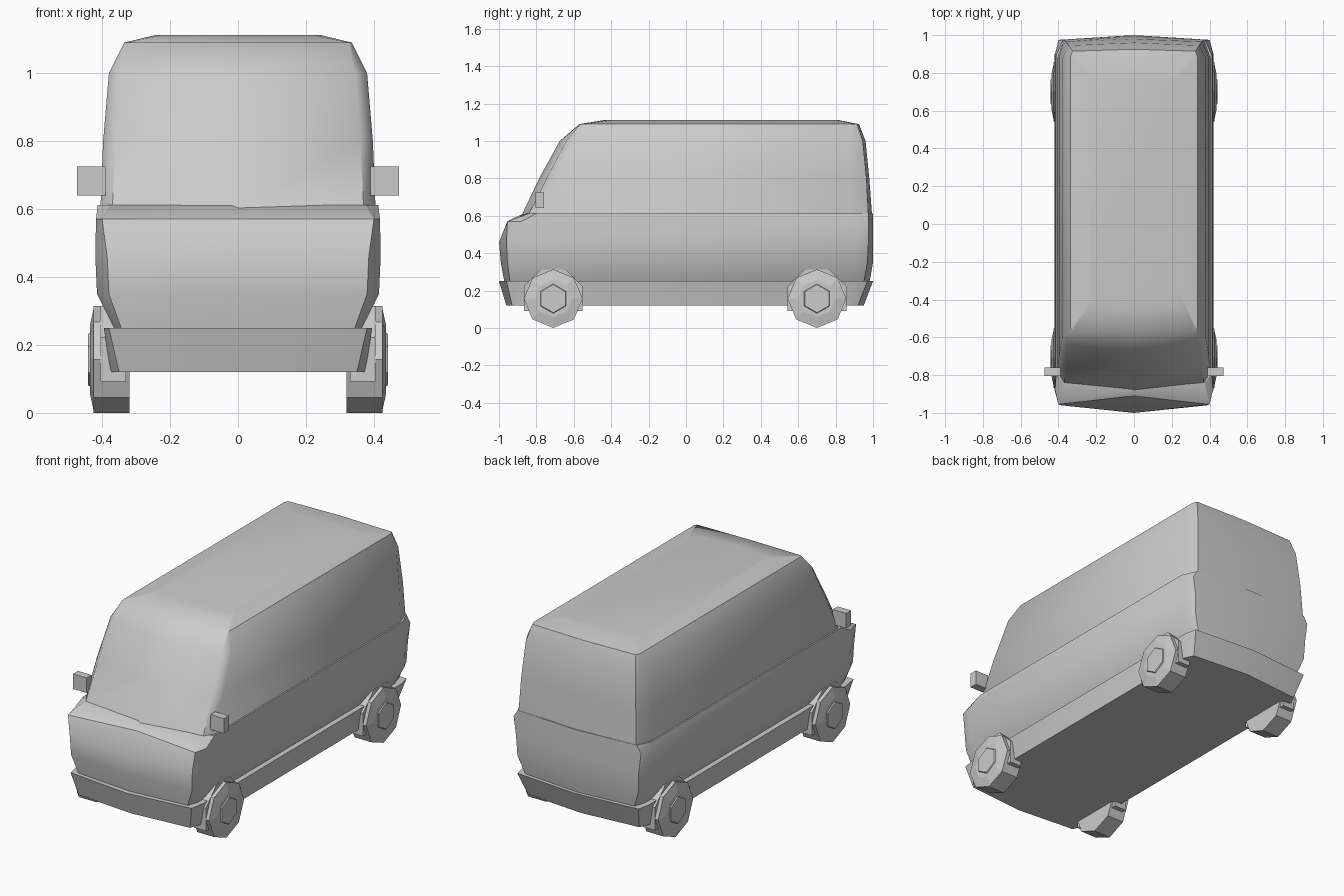
import bpy
import bmesh
import math
from mathutils import Matrix, Vector

# Remove the default cube only
default_cube = bpy.data.objects.get("Cube")
if default_cube:
    bpy.data.objects.remove(default_cube, do_unlink=True)

# Single flat paint colour
grey = bpy.data.materials.new("plain_grey")
grey.use_nodes = True
paint = (0.6, 0.6, 0.6, 1.0)
grey.diffuse_color = paint
grey.node_tree.nodes["Principled BSDF"].inputs["Base Color"].default_value = paint


def finish(bm, name, smooth_angle=None):
    """Turn a bmesh into a named, painted object."""
    bmesh.ops.recalc_face_normals(bm, faces=bm.faces[:])
    mesh = bpy.data.meshes.new(name)
    bm.to_mesh(mesh)
    bm.free()
    mesh.materials.append(grey)
    obj = bpy.data.objects.new(name, mesh)
    bpy.context.collection.objects.link(obj)
    if smooth_angle:
        bpy.ops.object.select_all(action="DESELECT")
        obj.select_set(True)
        bpy.context.view_layer.objects.active = obj
        bpy.ops.object.shade_smooth_by_angle(angle=math.radians(smooth_angle))
    return obj


def outline(bm, section):
    """Mirrored horizontal outline of the van at one height."""
    z, side, corner, nose, front_corner, front_side, rear_side, rear_corner, tail = section
    left = [(corner, front_corner), (side, front_side), (side, rear_side), (corner, rear_corner)]
    right = [(-x, y) for x, y in reversed(left)]
    points = [(0, nose)] + left + [(0, tail)] + right
    return [bm.verts.new((x, y, z)) for x, y in points]


def loft(name, sections, smooth_angle):
    """Skin a stack of outlines and close both ends."""
    bm = bmesh.new()
    rings = [outline(bm, section) for section in sections]
    for lower, upper in zip(rings, rings[1:]):
        count = len(lower)
        for i in range(count):
            j = (i + 1) % count
            bm.faces.new((lower[i], lower[j], upper[j], upper[i]))
    bm.faces.new(rings[0])
    bm.faces.new(rings[-1])
    return finish(bm, name, smooth_angle)


# Bumper and sill band around the bottom
loft("bumper_and_sill", [
    (.12, .375, .35, -.96, -.93, -.86, .87, .92, .95),
    (.25, .395, .38, -1, -.96, -.88, .9, .97, 1),
], 30)

# Lower body with the recessed nose and the waistline
loft("lower_body", [
    (.24, .36, .34, -.97, -.94, -.88, .88, .95, .98),
    (.35, .415, .38, -.99, -.955, -.88, .9, .97, 1),
    (.46, .42, .385, -1, -.96, -.88, .9, .975, 1),
    (.57, .418, .4, -.91, -.955, -.88, .9, .975, 1),
    (.612, .413, .375, -.87, -.84, -.8, .89, .975, 1),
], 30)

# Upper cabin with windscreen and roof
loft("upper_cabin", [
    (.6, .405, .37, -.88, -.845, -.79, .88, .975, .995),
    (.8, .397, .36, -.785, -.745, -.7, .88, .965, .98),
    (1, .38, .345, -.675, -.64, -.6, .88, .945, .96),
    (1.09, .335, .325, -.57, -.565, -.55, .89, .915, .925),
    (1.113, .24, .22, -.43, -.41, -.37, .77, .8, .81),
], 40)


def box(name, centre, size):
    bm = bmesh.new()
    bmesh.ops.create_cube(bm, size=1)
    bmesh.ops.scale(bm, vec=size, verts=bm.verts[:])
    bmesh.ops.translate(bm, vec=centre, verts=bm.verts[:])
    return finish(bm, name)


def disc(name, centre, sides, radius, depth, outer_radius, side):
    """Wheel-like prism with its axis along x and a corner pointing up."""
    bm = bmesh.new()
    bmesh.ops.create_cone(bm, cap_ends=True, segments=sides,
                          radius1=radius, radius2=outer_radius, depth=depth)
    top = max(bm.verts, key=lambda v: v.co.y).co
    spin = Matrix.Rotation(math.atan2(top.x, top.y), 4, "Z")
    turn = Matrix.Rotation(math.radians(90 * side), 4, "Y")
    stand = Matrix.Rotation(math.radians(90), 4, "X")
    # Lay the axis along x, then bring the spun corner upright
    bm.transform(Matrix.Translation(Vector(centre)) @ stand_axis(stand, turn) @ spin)
    return finish(bm, name)


def stand_axis(stand, turn):
    """Rotate so local z points outward along x and local y points up."""
    out = turn @ Vector((0, 0, 1))
    up = stand @ Vector((0, 1, 0))
    across = up.cross(out)
    return Matrix((across, up, out)).transposed().to_4x4()


def wheel_arch(name, x_inner, x_outer, y, z, radius):
    """Faceted lip over the upper part of a wheel."""
    bm = bmesh.new()
    angles = [math.radians(-22.5 + 45 * i) for i in range(6)]
    loops = []
    for x in (x_inner, x_outer):
        loops.append([bm.verts.new((x, y + radius * math.cos(a), z + radius * math.sin(a)))
                      for a in angles])
    for loop in loops:
        bm.faces.new(loop)
    for i in range(len(angles)):
        j = (i + 1) % len(angles)
        bm.faces.new((loops[0][i], loops[0][j], loops[1][j], loops[1][i]))
    return finish(bm, name)


# Wheels, hubs, arches and mirrors on both sides
for side, side_name in ((1, "left"), (-1, "right")):
    for y, end in ((-.71, "front"), (.7, "rear")):
        label = end + "_" + side_name
        disc(label + "_tyre", (side * .372, y, .157), 8, .157, .106, .157, side)
        disc(label + "_rim", (side * .43, y, .157), 8, .155, .012, .1, side)
        disc(label + "_hub", (side * .434, y, .157), 6, .085, .016, .075, side)
        wheel_arch(label + "_arch", side * .33, side * .405, y, .157, .17)
    box(side_name + "_mirror", (side * .432, -.782, .683), (.085, .044, .085))
